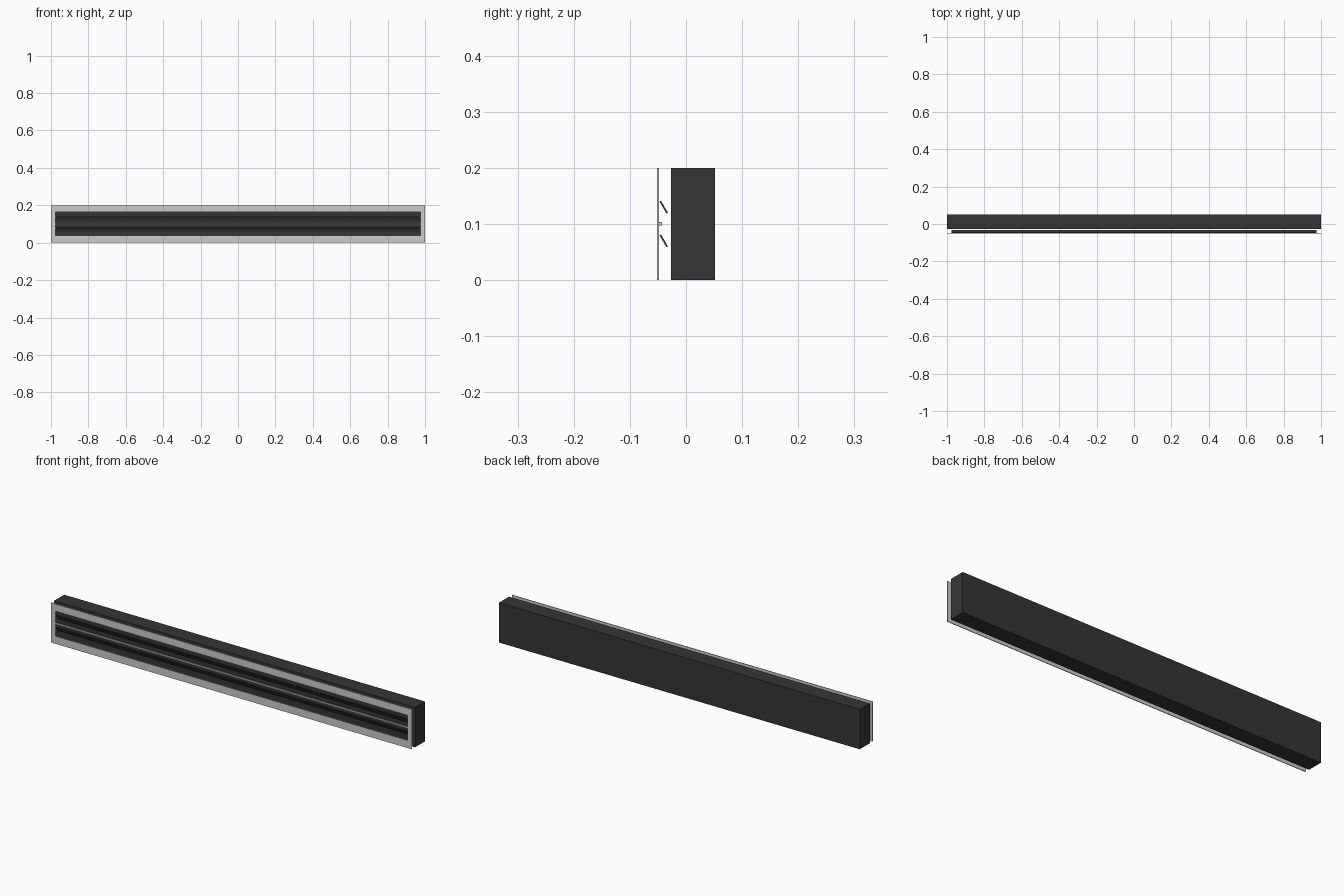
import bpy
import math

if "Cube" in bpy.data.objects:
    bpy.data.objects.remove(bpy.data.objects["Cube"])


def material(name, rgb):
    m = bpy.data.materials.new(name)
    m.diffuse_color = (*rgb, 1.0)
    m.use_nodes = True
    m.node_tree.nodes["Principled BSDF"].inputs["Base Color"].default_value = m.diffuse_color
    return m


light_grey = material("light grey metal", (0.60, 0.61, 0.58))
charcoal = material("charcoal", (0.036, 0.036, 0.036))
dark_grey = material("dark grey blade", (0.042, 0.042, 0.044))


def box(name, center, size, mat, tilt=0.0):
    bpy.ops.mesh.primitive_cube_add(size=1, location=center)
    ob = bpy.context.object
    ob.name = name
    ob.scale = size
    ob.rotation_euler.x = tilt
    ob.data.materials.append(mat)
    return ob


# Plenum box at the back
box("plenum_box", (0, 0.0125, 0.1), (2, 0.079, 0.2), charcoal)

# Thin face frame: one plate with a rectangular opening
outer = [(-1, 0), (1, 0), (1, 0.2), (-1, 0.2)]
inner = [(-0.976, 0.0385), (0.976, 0.0385), (0.976, 0.1635), (-0.976, 0.1635)]
y_front, y_back = -0.052, -0.0485
verts = [(x, y, z) for y in (y_front, y_back) for loop in (outer, inner) for x, z in loop]
faces = []
for i in range(4):
    j = (i + 1) % 4
    faces += [(i, j, j + 4, i + 4),                 # front
              (i + 8, i + 12, j + 12, j + 8),       # back
              (i, i + 8, j + 8, j),                 # outer rim
              (i + 4, j + 4, j + 12, i + 12)]       # opening rim
mesh = bpy.data.meshes.new("face_frame")
mesh.from_pydata(verts, [], faces)
mesh.materials.append(light_grey)
bpy.context.collection.objects.link(bpy.data.objects.new("face_frame", mesh))

# Divider bar between the two slots
box("divider_bar", (0, -0.0465, 0.1005), (1.952, 0.008, 0.007), light_grey)

# Tilted deflector blades, one per slot
for name, z in (("lower_blade", 0.07), ("upper_blade", 0.13)):
    box(name, (0, -0.0397, z), (1.952, 0.0245, 0.003), dark_grey, math.radians(-60))
